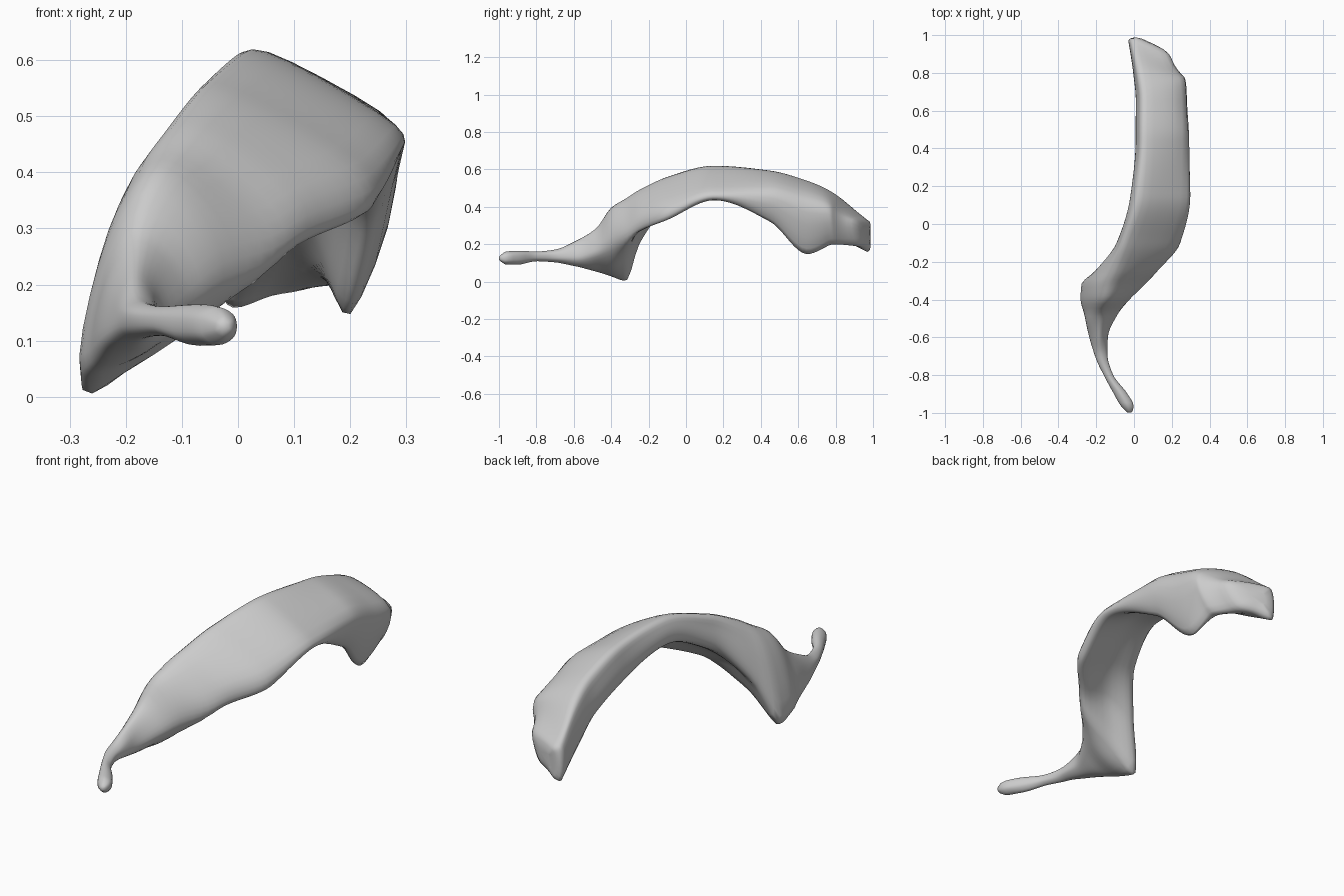
import bpy, bmesh
from mathutils import Vector

if "Cube" in bpy.data.objects:
    bpy.data.objects.remove(bpy.data.objects["Cube"])

SIDES = 6      # control points around each section
AROUND = 5     # subdivisions between control points
STEPS = 90     # rings along the length

# Cross-sections (x, z): left low, left high, crest, right high, right low, underside
body = [
    (-.60, (-.235, .10), (-.22, .17), (-.185, .212), (-.15, .18), (-.14, .12), (-.18, .085)),
    (-.48, (-.26, .065), (-.24, .20), (-.185, .285), (-.12, .24), (-.09, .15), (-.18, .07)),
    (-.40, (-.28, .04), (-.235, .28), (-.15, .395), (-.05, .31), (-.03, .19), (-.15, .075)),
    (-.32, (-.275, .01), (-.22, .32), (-.12, .445), (.03, .33), (.045, .22), (-.12, .12)),
    (-.25, (-.20, .20), (-.175, .38), (-.09, .49), (.10, .37), (.105, .27), (-.05, .28)),
    (-.10, (-.08, .40), (-.08, .50), (-.03, .558), (.215, .42), (.225, .33), (.06, .39)),
    (.15, (-.005, .50), (-.01, .58), (.05, .615), (.28, .485), (.265, .435), (.12, .485)),
    (.45, (.02, .43), (.02, .54), (.07, .592), (.283, .48), (.24, .32), (.14, .41)),
    (.65, (.02, .36), (.02, .475), (.07, .538), (.278, .42), (.20, .147), (.13, .29)),
    (.80, (.005, .27), (.005, .41), (.055, .47), (.265, .39), (.20, .205), (.10, .24)),
    (.97, (-.02, .165), (-.025, .29), (.02, .335), (.19, .33), (.15, .21), (.06, .18)),
]
# Thin stalk: y, centre x, centre z, radius
stalk = [(-.99, -.025, .125, .018), (-.965, -.035, .126, .034), (-.90, -.07, .128, .037),
         (-.80, -.135, .135, .026), (-.70, -.173, .137, .034)]
UNIT = [(-.87, -.5), (-.87, .5), (0, 1), (.87, .5), (.87, -.5), (0, -1)]
sections = [(y,) + tuple((cx + r * u, cz + r * w) for u, w in UNIT)
            for y, cx, cz, r in stalk] + body
ys = [s[0] for s in sections]


def smooth_curve(values):
    """Interpolator through (ys, values) that does not overshoot."""
    n = len(ys)
    d = [(values[i + 1] - values[i]) / (ys[i + 1] - ys[i]) for i in range(n - 1)]
    m = [d[0]] + [2 * a * b / (a + b) if a * b > 0 else 0 for a, b in zip(d, d[1:])] + [d[-1]]

    def value(y):
        i = max(k for k in range(n - 1) if ys[k] <= y or k == 0)
        h = ys[i + 1] - ys[i]
        t = (y - ys[i]) / h
        return ((2 * t**3 - 3 * t**2 + 1) * values[i] + (t**3 - 2 * t**2 + t) * h * m[i]
                + (3 * t**2 - 2 * t**3) * values[i + 1] + (t**3 - t**2) * h * m[i + 1])
    return value


rails = [[smooth_curve([s[k + 1][a] for s in sections]) for a in (0, 1)] for k in range(SIDES)]


def ring(y):
    """Rounded closed section at y; the back end is sheared obliquely."""
    p = [Vector((rx(y), rz(y))) for rx, rz in rails]
    w = min(1, max(0, (y - .72) / .25))
    w = w * w * (3 - 2 * w)
    out = []
    for k in range(SIDES):
        a, b, c, d = (p[(k + j) % SIDES] for j in (-1, 0, 1, 2))
        for s in range(AROUND):
            t = s / AROUND
            q = b + .5 * t * (c - a + t * (2 * a - 5 * b + 4 * c - d
                                           + t * (3 * (b - c) + d - a)))
            out.append(Vector((q.x, y - w * .45 * max(0, q.x), max(0, q.y))))
    return out


def shrunk(points, scale, push):
    c = sum(points, Vector()) / len(points)
    return [c + (q - c) * scale + Vector((0, push, 0)) for q in points]


rings = [ring(ys[0] + (ys[-1] - ys[0]) * i / STEPS) for i in range(STEPS + 1)]
# Rounded ends
rings = ([shrunk(rings[0], .5, -.009)] + rings
         + [shrunk(rings[-1], s, f) for s, f in ((.9, .015), (.7, .026), (.35, .032))])

# Loft the rings into one skin
bm = bmesh.new()
loops = [[bm.verts.new(q) for q in r] for r in rings]
n = SIDES * AROUND
for a, b in zip(loops, loops[1:]):
    for k in range(n):
        bm.faces.new((a[k], a[(k + 1) % n], b[(k + 1) % n], b[k]))
bm.faces.new(loops[0])
bm.faces.new(loops[-1])
bmesh.ops.recalc_face_normals(bm, faces=bm.faces)
mesh = bpy.data.meshes.new("curved_body")
bm.to_mesh(mesh)
bm.free()
obj = bpy.data.objects.new("curved_body", mesh)
bpy.context.collection.objects.link(obj)
for f in mesh.polygons:
    f.use_smooth = True
